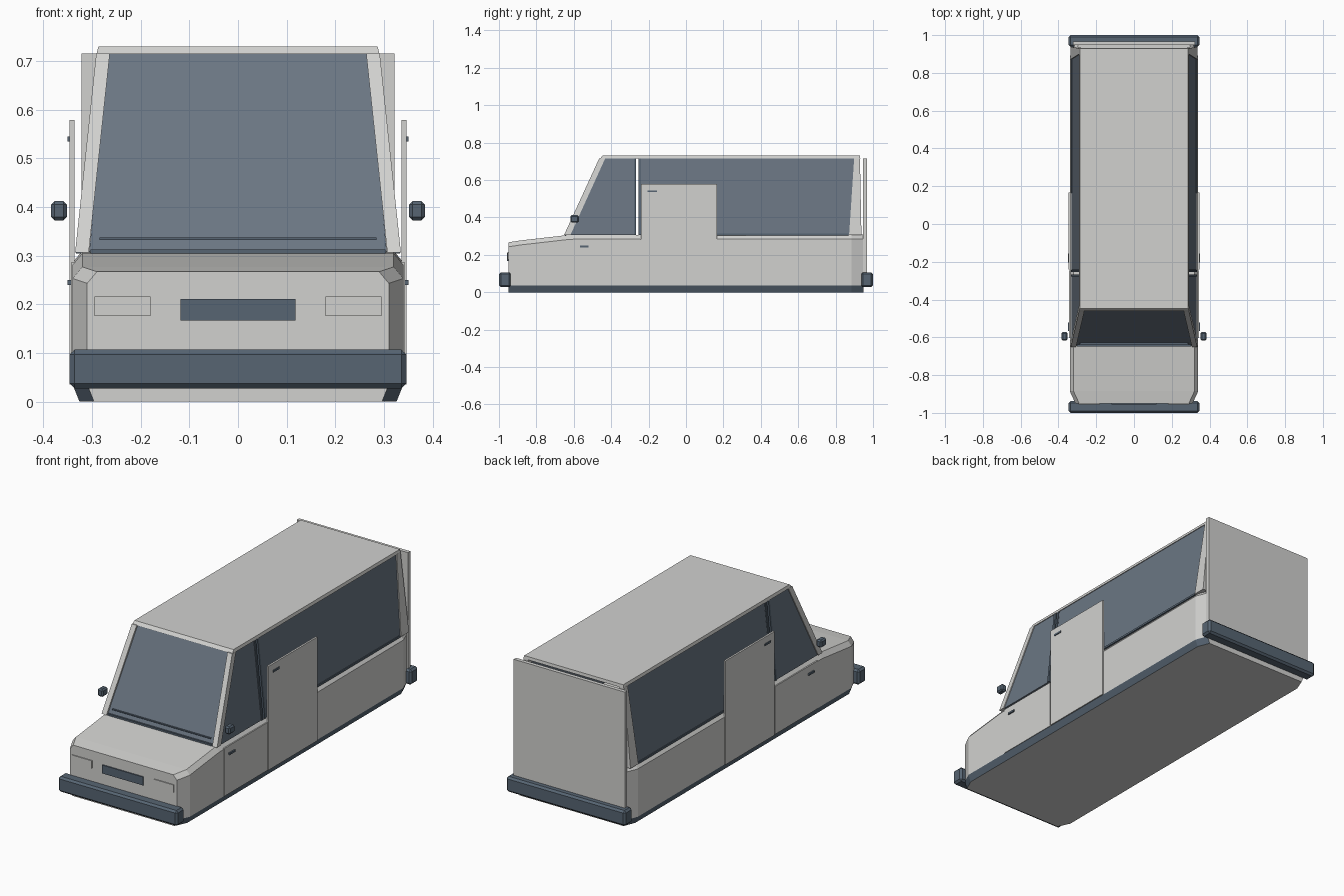
import bpy
import bmesh
from mathutils import Vector

old = bpy.data.objects.get("Cube")
if old:
    bpy.data.objects.remove(old, do_unlink=True)


def material(name, r, g, b):
    m = bpy.data.materials.new(name)
    m.use_nodes = True
    m.diffuse_color = (r, g, b, 1)
    bsdf = m.node_tree.nodes["Principled BSDF"]
    bsdf.inputs["Base Color"].default_value = (r, g, b, 1)
    bsdf.inputs["Roughness"].default_value = 0.6
    return m


PAINT = material("light_grey_paint", 0.64, 0.64, 0.625)
GLASS = material("slate_glass", 0.145, 0.18, 0.225)
TRIM = material("slate_trim", 0.095, 0.13, 0.17)


def finish(name, bm, mats, bevel=0):
    bmesh.ops.recalc_face_normals(bm, faces=bm.faces)
    mesh = bpy.data.meshes.new(name)
    bm.to_mesh(mesh)
    bm.free()
    ob = bpy.data.objects.new(name, mesh)
    bpy.context.collection.objects.link(ob)
    for m in mats:
        mesh.materials.append(m)
    if bevel:
        mod = ob.modifiers.new("bevel", "BEVEL")
        mod.width = bevel
        mod.segments = 1
    return ob


def loft(name, low, high, mat, bevel=0):
    """Solid between two four-cornered loops."""
    bm = bmesh.new()
    a = [bm.verts.new(p) for p in low]
    b = [bm.verts.new(p) for p in high]
    bm.faces.new(a)
    bm.faces.new(b)
    for i in range(4):
        j = (i + 1) % 4
        bm.faces.new((a[i], a[j], b[j], b[i]))
    return finish(name, bm, [mat], bevel)


def rect(x0, x1, y0, y1, z):
    return [(x0, y0, z), (x1, y0, z), (x1, y1, z), (x0, y1, z)]


def box(name, x, y, z, mat, bevel=0):
    return loft(name, rect(*x, *y, z[0]), rect(*x, *y, z[1]), mat, bevel)


# Lower body: plan stations (half width, y, belt height) stacked into levels
STATIONS = [(0.31, -0.95, 0.267), (0.34, -0.885, 0.277), (0.34, -0.64, 0.305),
            (0.34, 0.885, 0.31), (0.315, 0.948, 0.31)]
LEVELS = [(0.014, lambda belt: 0), (0, lambda belt: 0.035),
          (0, lambda belt: belt - 0.024), (0.02, lambda belt: belt)]


def lower_body():
    bm = bmesh.new()
    rings = []
    for inset, height in LEVELS:
        rings.append([[bm.verts.new((s * (w - inset), y, height(belt)))
                       for w, y, belt in STATIONS] for s in (-1, 1)])
    for k, (lo, hi) in enumerate(zip(rings, rings[1:])):
        for s in (0, 1):
            for i in range(len(STATIONS) - 1):
                f = bm.faces.new((lo[s][i], lo[s][i + 1], hi[s][i + 1], hi[s][i]))
                f.material_index = 1 if k == 0 else 0
        for end in (0, -1):
            bm.faces.new((lo[0][end], lo[1][end], hi[1][end], hi[0][end]))
    for left, right in (rings[0], rings[-1]):
        for i in range(len(STATIONS) - 1):
            bm.faces.new((left[i], left[i + 1], right[i + 1], right[i]))
    finish("lower_body", bm, [PAINT, TRIM])


lower_body()

# Roof and rear door
loft("roof", rect(-0.291, 0.291, -0.46, 0.932, 0.714),
     rect(-0.287, 0.287, -0.447, 0.93, 0.73), PAINT)
box("rear_door", (-0.322, 0.322), (0.947, 0.967), (0.04, 0.715), PAINT)

# Windscreen with wiper and lower seal
loft("windscreen", rect(-0.306, 0.306, -0.642, -0.63, 0.306),
     rect(-0.267, 0.267, -0.452, -0.44, 0.716), GLASS)
box("wiper", (-0.285, 0.285), (-0.637, -0.625), (0.332, 0.337), TRIM)
box("windscreen_seal", (-0.303, 0.303), (-0.648, -0.63), (0.304, 0.313), TRIM)

# Bumpers, number plate
for name, y in (("front_bumper", (-1.0, -0.937)), ("rear_bumper", (0.937, 1.0))):
    box(name, (-0.346, 0.346), y, (0.027, 0.107), TRIM, 0.01)
box("number_plate", (-0.118, 0.118), (-0.956, -0.949), (0.167, 0.211), TRIM)

Z0, Z1 = 0.306, 0.716


def side_x(z):
    """Half width of the tapering cabin at a height."""
    return 0.335 - (z - 0.305) * 0.106


def cabin_panel(name, s, low_y, high_y, depth, thick, mat):
    loops = []
    for z, (y0, y1) in ((Z0, low_y), (Z1, high_y)):
        x = side_x(z) - depth
        loops.append(rect(s * (x - thick), s * x, y0, y1, z))
    loft(name, *loops, mat)


for s, side in ((1, "left"), (-1, "right")):
    def part(label):
        return side + "_" + label

    def span(a, b):
        return (s * a, s * b)

    # Pillars and side glass
    cabin_panel(part("front_pillar"), s, (-0.652, -0.618), (-0.464, -0.432), 0, 0.028, PAINT)
    cabin_panel(part("rear_pillar"), s, (0.872, 0.938), (0.899, 0.93), 0, 0.028, PAINT)
    cabin_panel(part("front_glass"), s, (-0.62, -0.275), (-0.434, -0.275), 0.005, 0.01, GLASS)
    cabin_panel(part("rear_glass"), s, (-0.245, 0.874), (-0.245, 0.9), 0.005, 0.01, GLASS)
    for label, y in (("front_post", -0.279), ("rear_post", -0.255)):
        cabin_panel(part(label), s, (y, y + 0.012), (y, y + 0.012), 0.001, 0.018, TRIM)
    cabin_panel(part("roof_rail"), s, (-0.25, -0.24), (-0.25, -0.24), 0.004, 0.01, TRIM)
    box(part("glass_seal"), span(0.318, 0.333), (0.165, 0.87), (0.304, 0.314), TRIM)

    # Doors and handles
    box(part("front_door"), span(0.33, 0.343), (-0.603, -0.247), (0.035, 0.286), PAINT)
    box(part("sliding_door"), span(0.336, 0.346), (-0.24, 0.166), (0.035, 0.579), PAINT)
    box(part("front_handle"), span(0.34, 0.35), (-0.567, -0.521), (0.24, 0.25), TRIM)
    box(part("sliding_handle"), span(0.344, 0.35), (-0.205, -0.155), (0.535, 0.545), TRIM)

    # Wing mirror and headlamp
    box(part("mirror"), span(0.352, 0.384), (-0.618, -0.572), (0.372, 0.412), TRIM, 0.007)
    box(part("headlamp"), span(0.18, 0.295), (-0.955, -0.949), (0.176, 0.216), PAINT)
